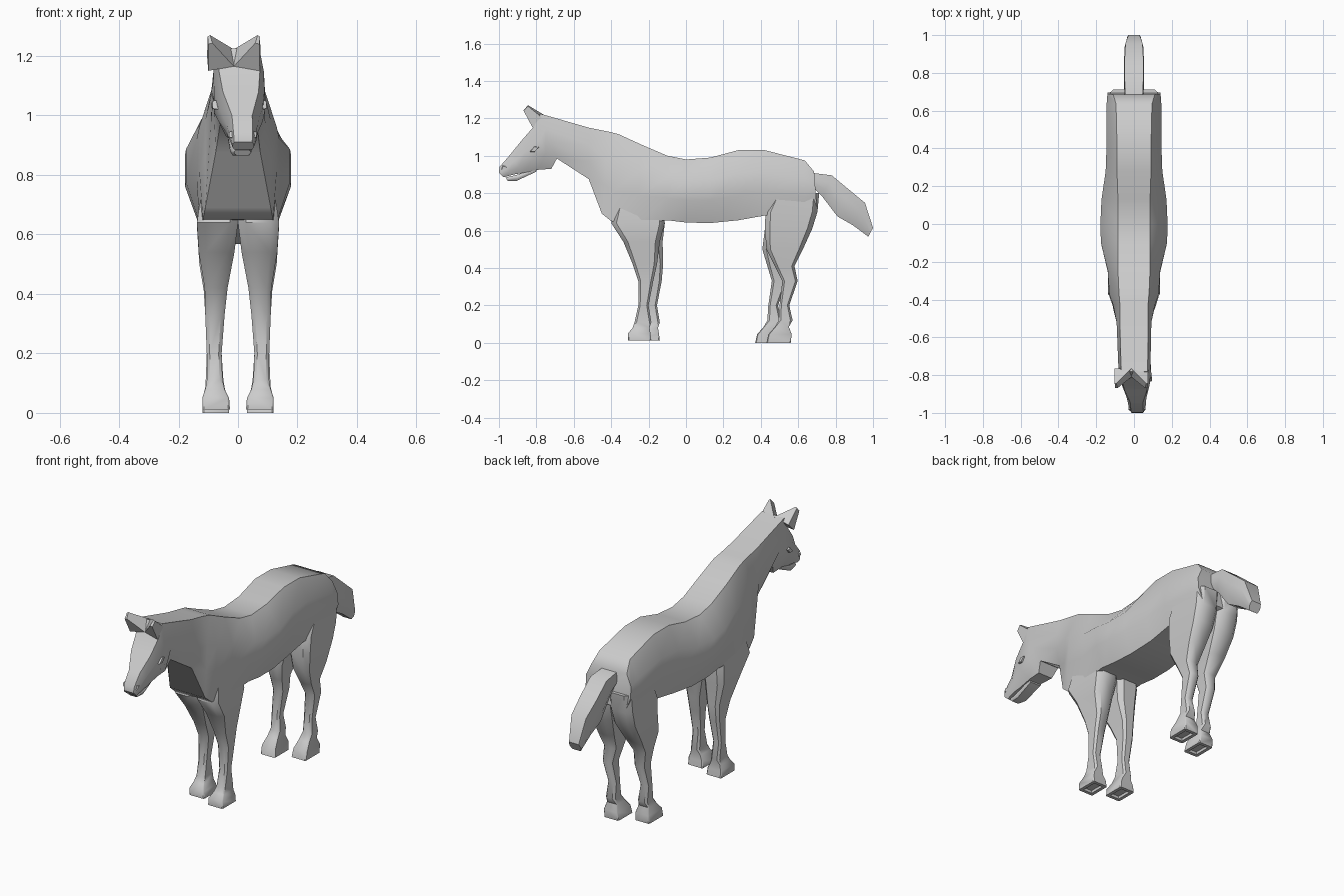
import bpy, bmesh, math


def loft(name, rings, sole=False):
    """Skin a list of equal-length point rings and cap both ends."""
    bm = bmesh.new()
    vs = [[bm.verts.new(p) for p in ring] for ring in rings]
    n = len(vs[0])
    for a, b in zip(vs, vs[1:]):
        for i in range(n):
            bm.faces.new((a[i], a[(i + 1) % n], b[(i + 1) % n], b[i]))
    bm.faces.new(vs[0])
    end = bm.faces.new(vs[-1])
    bmesh.ops.recalc_face_normals(bm, faces=bm.faces)
    if sole:
        bmesh.ops.inset_region(bm, faces=[end], thickness=0.02, depth=0)
        bmesh.ops.inset_region(bm, faces=[end], thickness=0.002, depth=-0.015)
    mesh = bpy.data.meshes.new(name)
    bm.to_mesh(mesh)
    bm.free()
    obj = bpy.data.objects.new(name, mesh)
    bpy.context.collection.objects.link(obj)
    bpy.ops.object.select_all(action='DESELECT')
    obj.select_set(True)
    bpy.context.view_layer.objects.active = obj
    bpy.ops.object.shade_smooth_by_angle(angle=math.radians(44))
    return obj


def spine_rings(stations):
    """Rings from (top y, top z, bottom y, bottom z, top/mid/bottom half width)."""
    rings = []
    for yt, zt, yb, zb, wt, wm, wb in stations:
        turn = max(0, -yt - 0.75) * 0.07          # head looks slightly to one side
        half = [(wt, 0), (wm, .33), (wm, .65), (wb, 1)]
        pts = half + [(-w, t) for w, t in reversed(half)]
        rings.append([(w + turn, yt + (yb - yt) * t, zt + (zb - zt) * t) for w, t in pts])
    return rings


def leg(name, levels, side, step, top):
    """Leg from (z, front/back y, inner/outer x); step swings the lower leg."""
    rings = []
    for z, y0, y1, x0, x1 in levels:
        s = step * min(1, max(0, (top - z) / 0.3))
        c = (.06 if z < .1 else .2) * min(x1 - x0, y1 - y0)
        pts = [(x0 + c, y0), (x1 - c, y0), (x1, y0 + c), (x1, y1 - c),
               (x1 - c, y1), (x0 + c, y1), (x0, y1 - c), (x0, y0 + c)]
        rings.append([(side * x, y + s, z) for x, y in pts])
    loft(name, rings, sole=True)


# Trunk, neck and head in one skin, rump to muzzle
loft("body", spine_rings([
    (.685, .915, .70, .72, .11, .14, .115),
    (.635, .975, .63, .68, .095, .145, .125),
    (.42, 1.03, .42, .68, .09, .145, .12),
    (.28, 1.03, .28, .655, .09, .15, .12),
    (.13, .99, .13, .64, .085, .172, .13),
    (0, .98, 0, .643, .085, .178, .135),
    (-.10, 1.0, -.10, .655, .085, .175, .135),
    (-.24, 1.06, -.26, .64, .085, .139, .13),
    (-.36, 1.115, -.40, .65, .08, .13, .118),
    (-.42, 1.13, -.45, .69, .075, .11, .11),
    (-.52, 1.15, -.52, .875, .075, .092, .075),
    (-.78, 1.225, -.69, .985, .07, .085, .06),
    (-.81, 1.16, -.72, .93, .07, .085, .045),
    (-.88, 1.08, -.79, .925, .06, .074, .04),
    (-.945, 1.0, -.87, .908, .034, .052, .036),
    (-.997, .94, -.92, .90, .032, .044, .034),
    (-1.0, .91, -.975, .885, .03, .036, .03)]))

# Lower jaw
loft("lower_jaw", spine_rings([
    (-.80, .94, -.80, .915, .03, .038, .032),
    (-.895, .90, -.905, .866, .03, .036, .028),
    (-.965, .884, -.953, .866, .022, .028, .02)]))

# Tail
loft("tail", spine_rings([
    (.66, .91, .68, .83, .045, .05, .035),
    (.78, .895, .73, .78, .05, .053, .035),
    (.87, .82, .81, .675, .05, .053, .035),
    (.957, .748, .89, .63, .045, .05, .03),
    (1.0, .615, .975, .567, .03, .035, .025)]))

# Legs: one shape per pair, each side swung a little differently
front = [(.75, -.37, -.13, .0, .122), (.64, -.40, -.113, .0, .138),
         (.54, -.335, -.14, .012, .132), (.42, -.285, -.155, .035, .112),
         (.33, -.255, -.175, .045, .11), (.20, -.255, -.20, .055, .105),
         (.11, -.275, -.185, .052, .105), (.08, -.285, -.195, .045, .11),
         (.05, -.31, -.19, .03, .12), (.012, -.31, -.185, .027, .12)]
hind = [(.80, .47, .712, .0, .138), (.70, .425, .703, .0, .14),
        (.61, .422, .675, .006, .137),
        (.50, .43, .625, .025, .13), (.41, .475, .58, .04, .115),
        (.33, .515, .597, .05, .11), (.20, .50, .552, .055, .105),
        (.12, .495, .57, .05, .108), (.085, .475, .55, .045, .11),
        (.045, .44, .565, .035, .12), (0, .43, .56, .03, .12)]
for side, tag, front_step, hind_step in ((1, "right", 0, 0), (-1, "left", .045, -.06)):
    leg("front_leg_" + tag, front, side, front_step, .64)
    leg("hind_leg_" + tag, hind, side, hind_step, .61)

    # Ear: four-sided base narrowing to an outward point
    loft("ear_" + tag, [
        [(side * x - .014, y, z) for x, y, z in ring] for ring in (
            [(.0, -.81, 1.165), (.086, -.82, 1.15), (.09, -.765, 1.20), (.0, -.765, 1.222)],
            [(.072, -.868, 1.243), (.086, -.868, 1.24), (.088, -.845, 1.265), (.08, -.845, 1.27)])])

    # Eye: small lozenge set in the side of the head
    loft("eye_" + tag, [
        [(side * x + .005, -.81 + dy * k, 1.035 + dz * k)
         for dy, dz in ((-.027, -.015), (0, -.017), (.027, .012), (0, .017))]
        for x, k in ((.06, 1.1), (.09, .8))])

    # Nostril bump
    loft("nostril_" + tag, [
        [(side * x + .016, -.972 + dy * k, .935 + dz * k)
         for dy, dz in ((-.02, -.012), (.012, -.015), (.02, .012), (-.01, .015))]
        for x, k in ((.03, 1), (.046, .6))])
